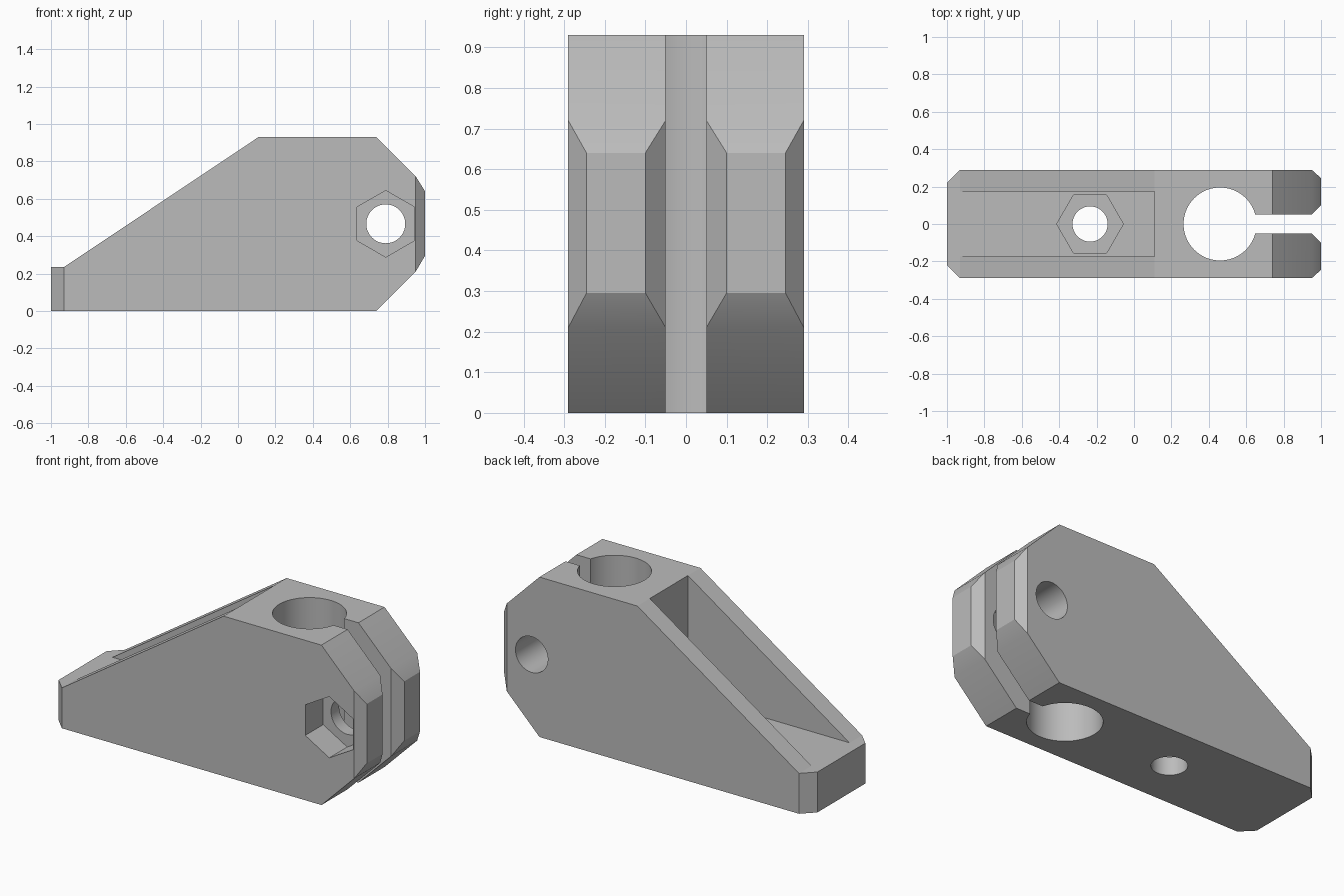
import bpy
import bmesh
from math import pi, cos, sin
from mathutils import Vector

if "Cube" in bpy.data.objects:
    bpy.data.objects.remove(bpy.data.objects["Cube"], do_unlink=True)

grey = bpy.data.materials.new("plain grey")
grey.use_nodes = True
colour = (0.5, 0.5, 0.5, 1)
grey.diffuse_color = colour
grey.node_tree.nodes["Principled BSDF"].inputs["Base Color"].default_value = colour


def prism(name, outline, axis, start, end):
    """Extrude a flat outline along y (points are x, z) or along z (points are x, y)."""
    bm = bmesh.new()
    place = (lambda a, b: (a, start, b)) if axis == "y" else (lambda a, b: (a, b, start))
    face = bm.faces.new([bm.verts.new(place(a, b)) for a, b in outline])
    step = Vector((0, end - start, 0) if axis == "y" else (0, 0, end - start))
    new = bmesh.ops.extrude_face_region(bm, geom=[face])["geom"]
    bmesh.ops.translate(bm, vec=step, verts=[v for v in new if isinstance(v, bmesh.types.BMVert)])
    bmesh.ops.recalc_face_normals(bm, faces=bm.faces)
    mesh = bpy.data.meshes.new(name)
    bm.to_mesh(mesh)
    bm.free()
    mesh.materials.append(grey)
    obj = bpy.data.objects.new(name, mesh)
    bpy.context.collection.objects.link(obj)
    return obj


def ring(cx, cy, radius, sides, turn=0):
    angles = [2 * pi * i / sides + turn for i in range(sides)]
    return [(cx + radius * cos(a), cy + radius * sin(a)) for a in angles]


def combine(body, tool, operation):
    tool.hide_render = True
    mod = body.modifiers.new(tool.name, "BOOLEAN")
    mod.operation = operation
    mod.solver = "EXACT"
    mod.object = tool
    bpy.context.view_layer.objects.active = body
    bpy.ops.object.modifier_apply(modifier=mod.name)
    bpy.data.objects.remove(tool, do_unlink=True)


# Side profile of the clamp body
profile = [(-1, 0), (0.74, 0), (0.95, 0.21), (1, 0.295), (1, 0.64), (0.95, 0.72),
           (0.74, 0.93), (0.11, 0.93), (-0.93, 0.235), (-1, 0.235)]
body = prism("clamp_body", profile, "y", -0.4, 0.4)

# Plan outline with chamfered ends and the clamping slit between the jaws
half = [(-1, -0.22), (-0.93, -0.29), (0.95, -0.29), (1, -0.245),
        (1, -0.1), (0.95, -0.05), (0.5, -0.05)]
plan = half + [(x, -y) for x, y in reversed(half)]
combine(body, prism("plan_outline", plan, "z", -0.2, 1.2), "INTERSECT")

# Rod hole, sloping-wall pocket, and both bolt holes with hexagonal nut recesses
floor = 0.235
pocket = [(-0.93, -0.175), (0.11, -0.175), (0.11, 0.175), (-0.93, 0.175)]
cutters = [
    ("rod_hole", ring(0.46, 0, 0.195, 96), "z", -0.2, 1.2),
    ("pocket", pocket, "z", floor, 1.2),
    ("floor_nut_recess", ring(-0.235, 0, 0.178, 6), "z", floor - 0.13, 0.5),
    ("floor_bolt_hole", ring(-0.235, 0, 0.094, 64), "z", -0.2, 0.5),
    ("jaw_nut_recess", ring(0.79, 0.466, 0.178, 6, pi / 2), "y", -0.5, -0.125),
    ("jaw_bolt_hole", ring(0.79, 0.466, 0.104, 64), "y", -0.5, 0.5),
]
for spec in cutters:
    combine(body, prism(*spec), "DIFFERENCE")

# Smooth bores, crisp edges
bpy.ops.object.select_all(action="DESELECT")
body.select_set(True)
bpy.context.view_layer.objects.active = body
bpy.ops.object.shade_smooth_by_angle(angle=pi / 6)
